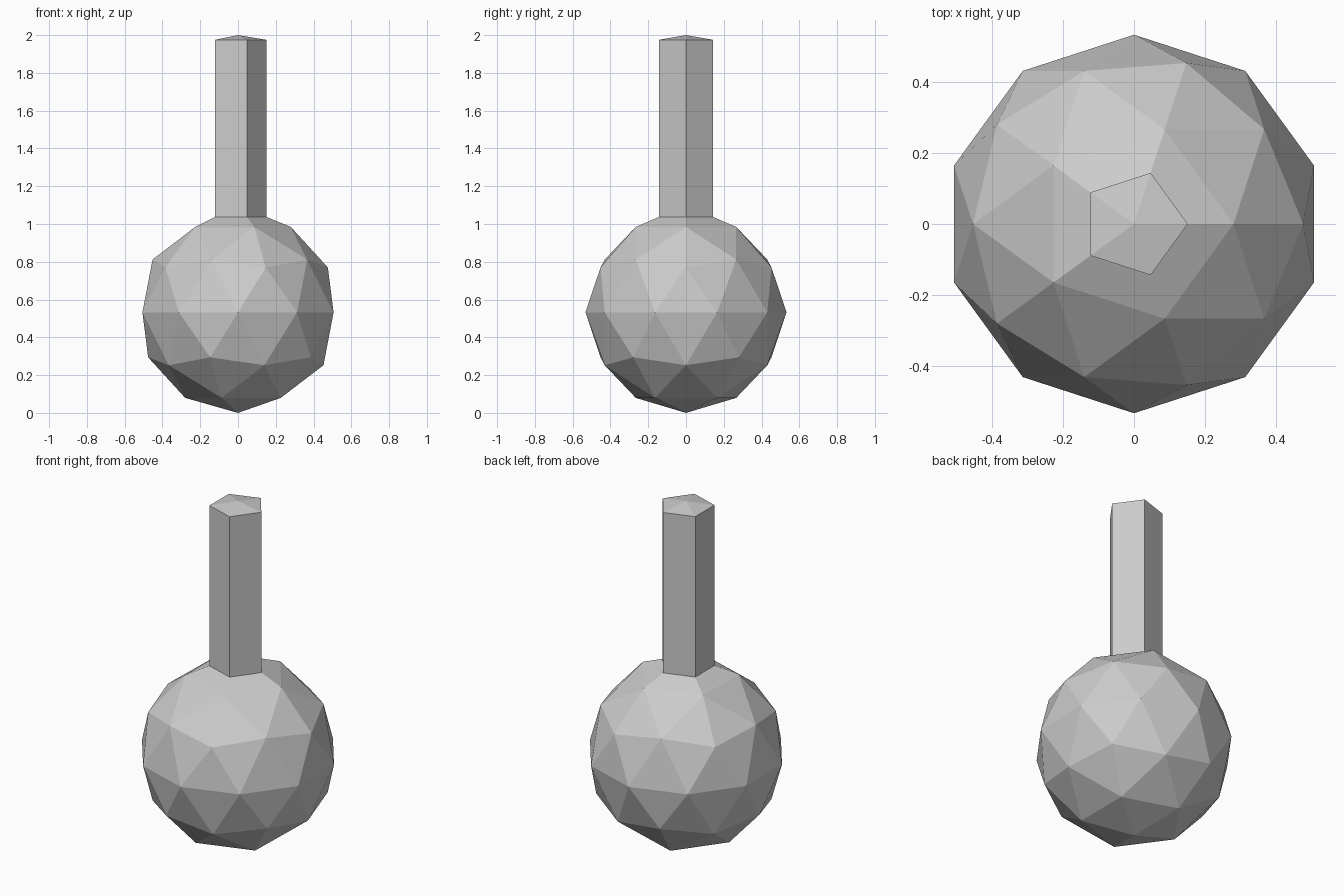
import bpy, bmesh
from mathutils import Vector

cube = bpy.data.objects.get("Cube")
if cube:
    bpy.data.objects.remove(cube, do_unlink=True)

RADIUS = 0.532
SHAFT_R = 0.151

# Plain grey material
grey = bpy.data.materials.new("plain_grey")
grey.use_nodes = True
color = (0.6, 0.6, 0.6, 1)
grey.diffuse_color = color
grey.node_tree.nodes["Principled BSDF"].inputs["Base Color"].default_value = color

# Faceted ball standing on its lower pole
bm = bmesh.new()
bmesh.ops.create_icosphere(bm, subdivisions=2, radius=RADIUS)
bmesh.ops.translate(bm, verts=bm.verts, vec=(0, 0, RADIUS))


def raise_cap(faces, ring_z, apex_z):
    """Extrude the five-sided cap and set its ring and apex heights."""
    result = bmesh.ops.extrude_face_region(bm, geom=faces)["geom"]
    bmesh.ops.delete(bm, geom=[f for f in faces if f.is_valid], context='FACES')
    for v in (g for g in result if isinstance(g, bmesh.types.BMVert)):
        flat = Vector((v.co.x, v.co.y, 0))
        if flat.length > 0.01:
            v.co = flat.normalized() * SHAFT_R
            v.co.z = ring_z
        else:
            v.co = (0, 0, apex_z)
    return [g for g in result if isinstance(g, bmesh.types.BMFace)]


# Sloping collar, then the tall shaft with its shallow pointed end
apex = max(bm.verts, key=lambda v: v.co.z)
cap = raise_cap(list(apex.link_faces), 1.037, 1.062)
raise_cap(cap, 1.975, 2.0)

# Remove the hidden points left inside the join
bmesh.ops.delete(bm, geom=[v for v in bm.verts if not v.link_faces], context='VERTS')
bmesh.ops.recalc_face_normals(bm, faces=bm.faces)

mesh = bpy.data.meshes.new("ball_with_shaft")
bm.to_mesh(mesh)
bm.free()
mesh.materials.append(grey)
bpy.context.collection.objects.link(bpy.data.objects.new("ball_with_shaft", mesh))
